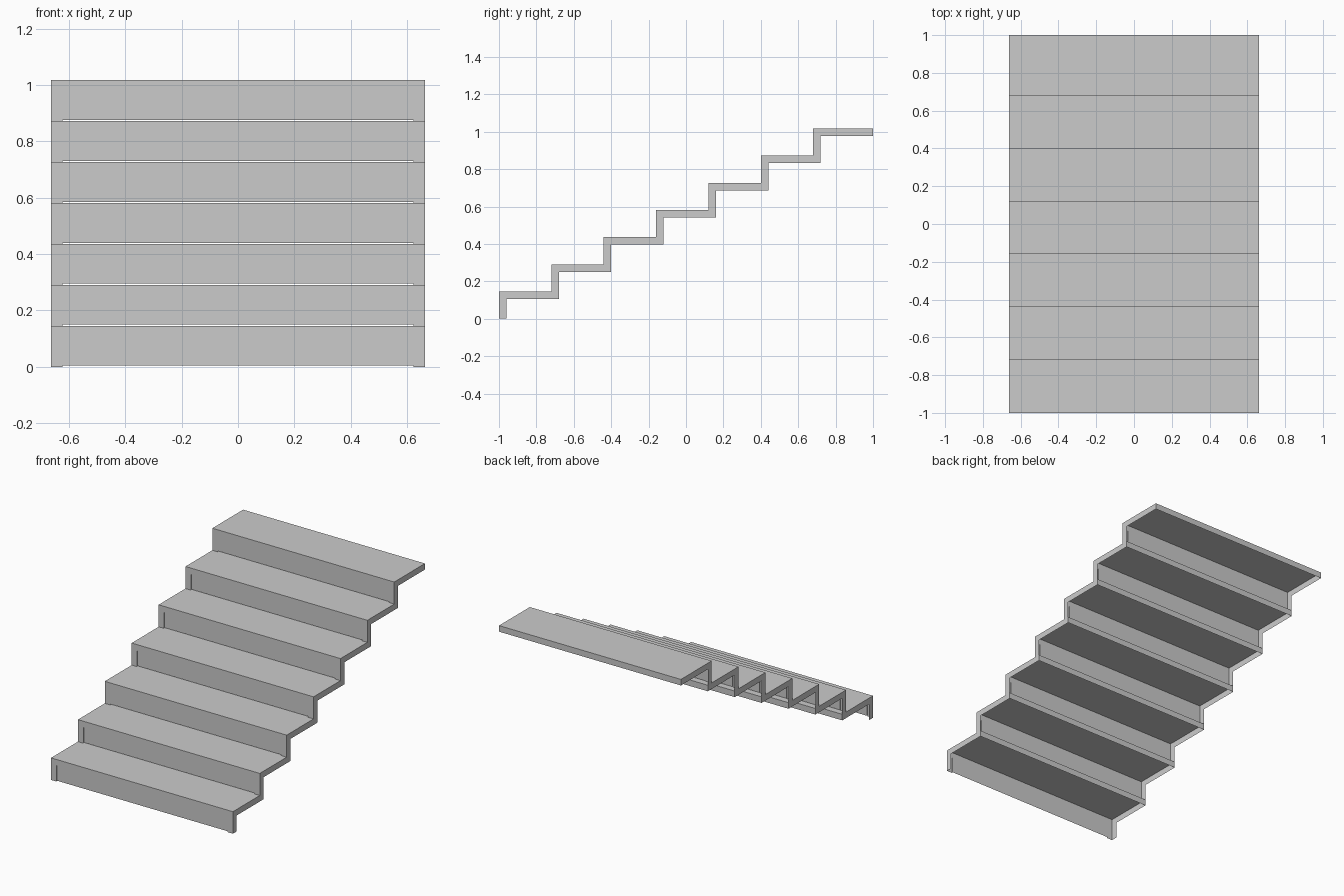
import bpy, bmesh

if "Cube" in bpy.data.objects:
    bpy.data.objects.remove(bpy.data.objects["Cube"])

N = 7                 # steps
RUN, RISE = 0.28, 1.017 / 7
T = 0.04              # rim width and depth of the folded edges
W = 0.663             # half width
R = 0.004             # panel recess


def finish(name, bm):
    bmesh.ops.remove_doubles(bm, verts=bm.verts, dist=1e-5)
    mesh = bpy.data.meshes.new(name)
    bm.to_mesh(mesh)
    bm.free()
    obj = bpy.data.objects.new(name, mesh)
    bpy.context.collection.objects.link(obj)


def quad(bm, *pts):
    return bm.faces.new([bm.verts.new(p) for p in pts])


def rect_xz(bm, x0, x1, y, z0, z1):
    """Upright rectangle facing the front."""
    return quad(bm, (x0, y, z0), (x1, y, z0), (x1, y, z1), (x0, y, z1))


def side_cheek(name, x):
    """Thin zigzag plate closing one side."""
    upper, lower = [], []
    for k in range(N):
        y, z = -1 + RUN * k, RISE * k
        upper += [(y, z), (y, z + RISE)]
        lower += [(y + T, z - T if k else 0), (y + T, z + RISE - T)]
    upper.append((1, RISE * N))
    lower.append((1, RISE * N - T))
    bm = bmesh.new()
    pts = upper + lower[::-1]
    quad(bm, *[(x, y, z) for y, z in (pts if x < 0 else pts[::-1])])
    finish(name, bm)


def tread(name, y, z):
    """Sheet with a raised rim and a folded back edge."""
    bm = bmesh.new()
    e = y + RUN + T
    top = quad(bm, (-W, y, z), (W, y, z), (W, e, z), (-W, e, z))
    top.normal_update()
    bmesh.ops.inset_region(bm, faces=[top], thickness=T, depth=-R)
    quad(bm, (W, e, z - T), (-W, e, z - T), (-W, e, z), (W, e, z))
    finish(name, bm)


def riser(name, y, z0, z1):
    """Front sheet with rim at the ends and top, panel set back between."""
    bm = bmesh.new()
    i, zt, zb, yr = W - T, z1 - T, z0 + R, y + R
    rect_xz(bm, -W, -i, y, z0, z1)
    rect_xz(bm, i, W, y, z0, z1)
    rect_xz(bm, -i, i, y, zt, z1)
    rect_xz(bm, -i, i, yr, zb, zt)
    quad(bm, (-i, y, zb), (-i, yr, zb), (-i, yr, zt), (-i, y, zt))
    quad(bm, (i, yr, zb), (i, y, zb), (i, y, zt), (i, yr, zt))
    quad(bm, (-i, y, zt), (-i, yr, zt), (i, yr, zt), (i, y, zt))
    finish(name, bm)


# zigzag plates at both ends
side_cheek("left_cheek", -W)
side_cheek("right_cheek", W)

# steps
for k in range(N):
    y, z = -1 + RUN * k, RISE * k
    riser(f"riser_{k + 1}", y, z, z + RISE)
    tread(f"tread_{k + 1}", y, z + RISE)
